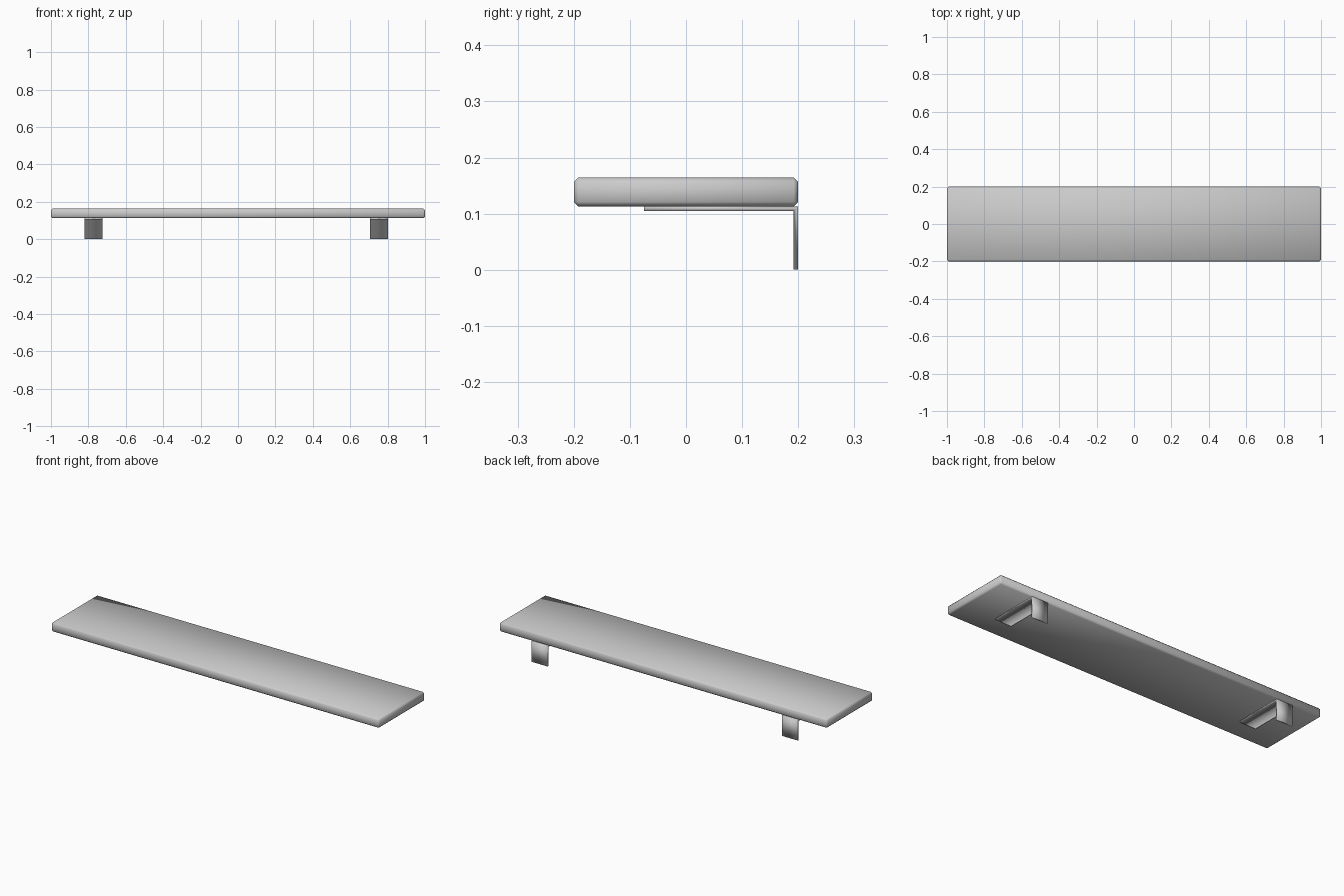
import bpy
import bmesh

cube = bpy.data.objects.get("Cube")
if cube:
    bpy.data.objects.remove(cube, do_unlink=True)

grey = bpy.data.materials.new("plain grey")
grey.use_nodes = True
color = (0.6, 0.6, 0.6, 1)
grey.diffuse_color = color
grey.node_tree.nodes["Principled BSDF"].inputs["Base Color"].default_value = color


def add_object(name, bm):
    """Turn a bmesh into a smooth-shaded grey object."""
    bmesh.ops.recalc_face_normals(bm, faces=bm.faces)
    for face in bm.faces:
        face.smooth = True
    mesh = bpy.data.meshes.new(name)
    bm.to_mesh(mesh)
    bm.free()
    mesh.materials.append(grey)
    obj = bpy.data.objects.new(name, mesh)
    bpy.context.collection.objects.link(obj)
    return obj


# Shelf board with chamfered edges
BOTTOM, TOP = 0.113, 0.164
bm = bmesh.new()
bmesh.ops.create_cube(bm, size=1)
bmesh.ops.scale(bm, verts=bm.verts, vec=(2, 0.4, TOP - BOTTOM))
bmesh.ops.translate(bm, verts=bm.verts, vec=(0, 0, (TOP + BOTTOM) / 2))
bmesh.ops.bevel(bm, geom=bm.edges[:], offset=0.008, segments=1,
                affect='EDGES', profile=0.5)
add_object("shelf_board", bm)

# L-shaped wall brackets: arm under the board, plate down the back
BACK, THICK = 0.2, 0.008
PROFILE = [(-0.075, BOTTOM), (-0.075, BOTTOM - THICK),
           (BACK - THICK, BOTTOM - THICK), (BACK - THICK, 0),
           (BACK, 0), (BACK, BOTTOM)]


def bracket(name, x, width=0.097):
    bm = bmesh.new()
    face = bm.faces.new([bm.verts.new((x - width / 2, y, z)) for y, z in PROFILE])
    side = bmesh.ops.extrude_face_region(bm, geom=[face])
    verts = [v for v in side["geom"] if isinstance(v, bmesh.types.BMVert)]
    bmesh.ops.translate(bm, verts=verts, vec=(width, 0, 0))
    add_object(name, bm)


bracket("right_bracket", -0.773)
bracket("left_bracket", 0.753)
